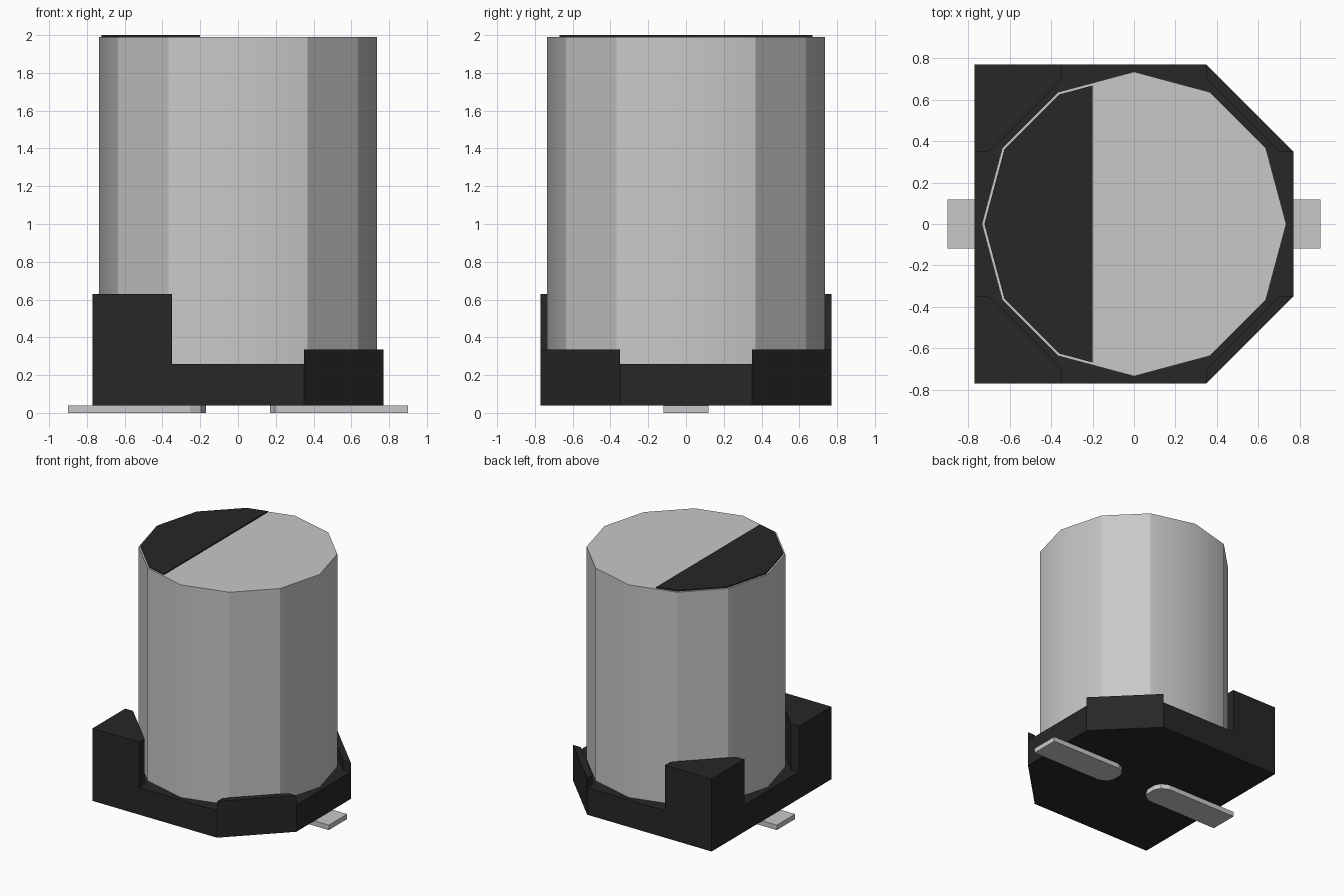
import bpy, bmesh, math

cube = bpy.data.objects.get("Cube")
if cube:
    bpy.data.objects.remove(cube, do_unlink=True)


def material(name, rgb):
    m = bpy.data.materials.new(name)
    m.use_nodes = True
    col = (*rgb, 1.0)
    m.diffuse_color = col
    m.node_tree.nodes["Principled BSDF"].inputs["Base Color"].default_value = col
    return m


METAL = material("light grey metal", (0.58, 0.58, 0.58))
BLACK = material("black plastic", (0.02, 0.02, 0.02))


def prism(name, points, z0, z1, mat):
    """Extrude a closed outline between two heights."""
    bm = bmesh.new()
    face = bm.faces.new([bm.verts.new((x, y, z0)) for x, y in points])
    ext = bmesh.ops.extrude_face_region(bm, geom=[face])
    for v in ext["geom"]:
        if isinstance(v, bmesh.types.BMVert):
            v.co.z = z1
    bmesh.ops.recalc_face_normals(bm, faces=bm.faces)
    me = bpy.data.meshes.new(name)
    bm.to_mesh(me)
    bm.free()
    me.materials.append(mat)
    ob = bpy.data.objects.new(name, me)
    bpy.context.collection.objects.link(ob)
    return ob


def ring(r):
    return [(r * math.cos(math.radians(a)), r * math.sin(math.radians(a)))
            for a in range(0, 360, 30)]


# Twelve-sided can: only the corners on the main axes are smoothed
can = prism("can", ring(0.735), 0.25, 1.99, METAL)
for p in can.data.polygons:
    p.use_smooth = abs(p.normal.z) < 0.5
for e in can.data.edges:
    a, b = (can.data.vertices[i].co for i in e.vertices)
    vertical = abs(a.z - b.z) > 0.1
    on_axis = min(abs(a.x), abs(a.y)) < 0.01
    e.use_edge_sharp = not (vertical and on_axis)

# Dark polarity mark on the -x part of the can top
R, CUT = 0.722, -0.20
left = [p for p in ring(R) if p[0] < CUT]
c30 = R * math.cos(math.radians(30))
t = -CUT / (R * 0.5)
y_cut = R + (c30 - R) * t
prism("polarity_mark", [(CUT, y_cut)] + left + [(CUT, -y_cut)],
      1.991, 2.0, BLACK)

# Base plate with two chamfered corners
S, C, N = 0.77, 0.35, 0.70
prism("base_plate", [(-S, -S), (C, -S), (S, -C), (S, C), (C, S), (-S, S)],
      0.04, 0.26, BLACK)

# Raised corners that hold the can
for side, s in (("front", -1), ("back", 1)):
    prism(side + "_tall_corner",
          [(-S, s * C), (-N, s * C), (-C, s * N), (-C, s * S), (-S, s * S)],
          0.04, 0.63, BLACK)
    prism(side + "_low_corner",
          [(S, s * C), (N, s * C), (C, s * N), (C, s * S)],
          0.04, 0.335, BLACK)

# Solder leads with chamfered inner ends
W, T = 0.118, 0.04
for side, s in (("left", 1), ("right", -1)):
    prism(side + "_lead",
          [(s * 0.90, -W), (s * 0.90, W), (s * 0.255, W), (s * 0.195, 0.09),
           (s * 0.17, T), (s * 0.17, -T), (s * 0.195, -0.09), (s * 0.255, -W)],
          0.0, 0.04, METAL)
